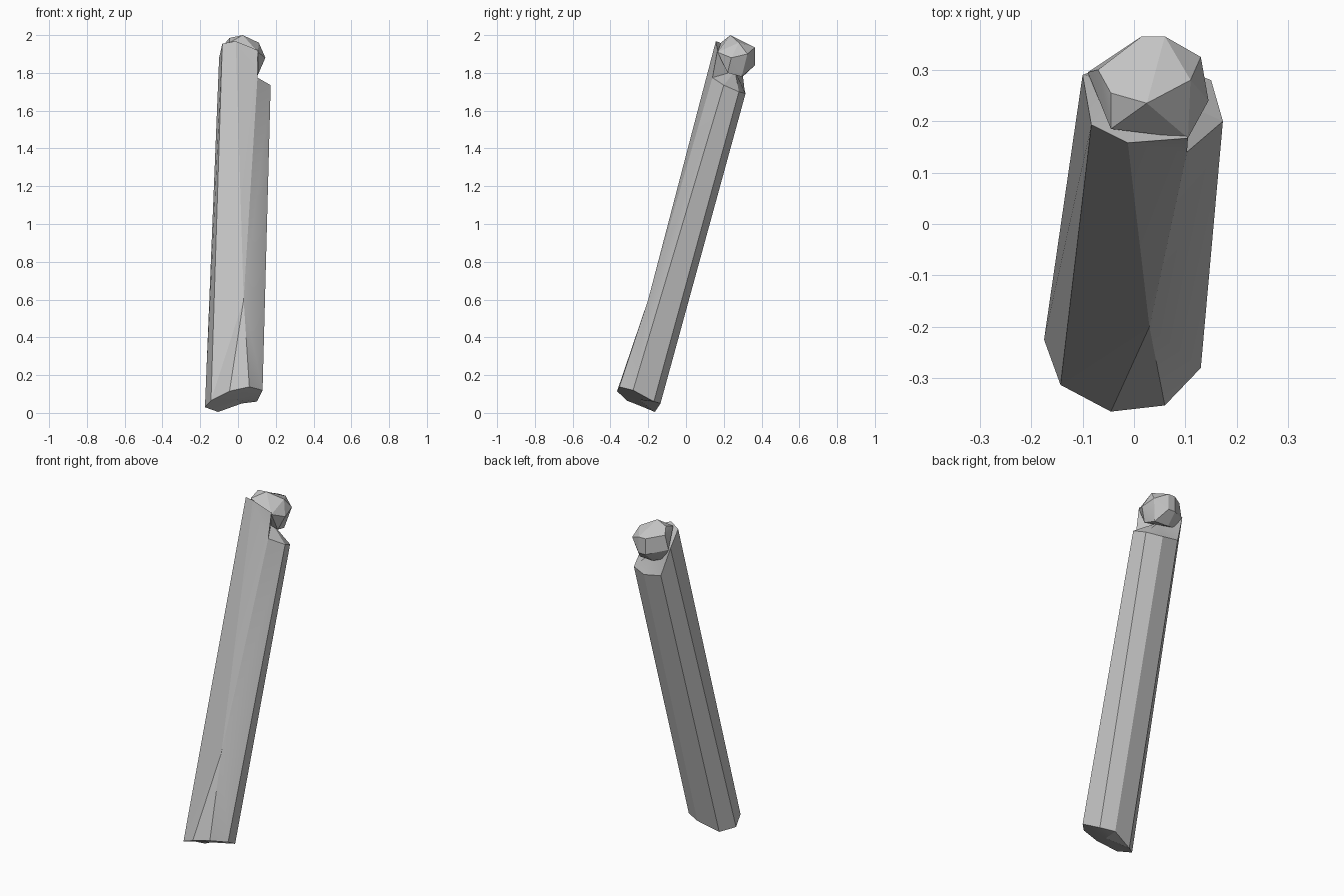
import bpy
import bmesh
import math
from mathutils import Vector

default_cube = bpy.data.objects.get("Cube")
if default_cube:
    bpy.data.objects.remove(default_cube, do_unlink=True)

# One plain grey for everything
grey = bpy.data.materials.new("plain_grey")
grey.use_nodes = True
colour = (.55, .55, .55, 1)
grey.diffuse_color = colour
grey.node_tree.nodes["Principled BSDF"].inputs["Base Color"].default_value = colour


def finish(name, mesh_builder, smooth_degrees):
    """Turn a bmesh into a named, shaded object."""
    bmesh.ops.recalc_face_normals(mesh_builder, faces=mesh_builder.faces)
    mesh = bpy.data.meshes.new(name)
    mesh_builder.to_mesh(mesh)
    mesh_builder.free()
    mesh.materials.append(grey)
    part = bpy.data.objects.new(name, mesh)
    bpy.context.collection.objects.link(part)
    bpy.ops.object.select_all(action="DESELECT")
    part.select_set(True)
    bpy.context.view_layer.objects.active = part
    bpy.ops.object.shade_smooth_by_angle(angle=math.radians(smooth_degrees))
    return part


def add_ring(mesh_builder, points):
    return [mesh_builder.verts.new(Vector(point)) for point in points]


def cap(mesh_builder, ring, centre):
    """Close a ring with a fan of triangles around a centre point."""
    middle = mesh_builder.verts.new(Vector(centre))
    for here, following in zip(ring, ring[1:] + ring[:1]):
        mesh_builder.faces.new((here, following, middle))


# Shaft: leaning, irregular eight-sided prism
shaft = bmesh.new()
foot = add_ring(shaft, [
    (-.175, -.225, .03), (-.143, -.313, .065), (-.045, -.365, .115),
    (.06, -.353, .138), (.13, -.28, .12), (.1, -.17, .06),
    (.02, -.135, .05), (-.105, -.165, .005)])
head = add_ring(shaft, [
    (-.1, .29, 1.88), (-.083, .193, 1.955), (-.012, .158, 1.968),
    (.103, .14, 1.775), (.173, .2, 1.735), (.15, .28, 1.7),
    (.06, .315, 1.69), (-.05, .31, 1.71)])
knee = shaft.verts.new((.03, -.2, .6))
rim_corner = shaft.verts.new((.105, .167, 1.92))

# Sides and back are plain strips; the front folds around the knee point
for side in (0, 4, 5, 6, 7):
    after = (side + 1) % len(foot)
    shaft.faces.new((foot[side], foot[after], head[after], head[side]))
for corners in (
        (foot[1], knee, head[2], head[1]),
        (foot[1], foot[2], knee),
        (foot[2], foot[3], knee),
        (foot[3], foot[4], knee),
        (foot[4], head[4], knee),
        (head[4], head[3], knee),
        (head[3], head[2], knee),
        (head[3], rim_corner, head[2])):
    shaft.faces.new(corners)

cap(shaft, foot, (-.01, -.25, .07))
cap(shaft, head[:3] + [rim_corner] + head[3:], (.04, .26, 1.81))
finish("shaft", shaft, 20)

# Knob: faceted ball set into the top, hulled from its corners
knob = bmesh.new()
crown = [(.025, .235, 2), (-.045, .255, 1.985), (-.07, .3, 1.955),
         (.015, .365, 1.935), (.06, .365, 1.935), (.11, .28, 1.96)]
belly = [(-.045, .185, 1.96), (.105, .167, 1.91), (.145, .24, 1.88),
         (.13, .325, 1.9), (.06, .365, 1.84), (.015, .365, 1.84),
         (-.09, .295, 1.87)]
underside = [(.11, .22, 1.8), (.1, .295, 1.78), (.01, .3, 1.78),
             (-.05, .28, 1.8)]
corners = add_ring(knob, crown + belly + underside)
bmesh.ops.convex_hull(knob, input=corners)
bmesh.ops.dissolve_limit(knob, angle_limit=math.radians(8),
                         verts=knob.verts, edges=knob.edges)
finish("knob", knob, 15)
